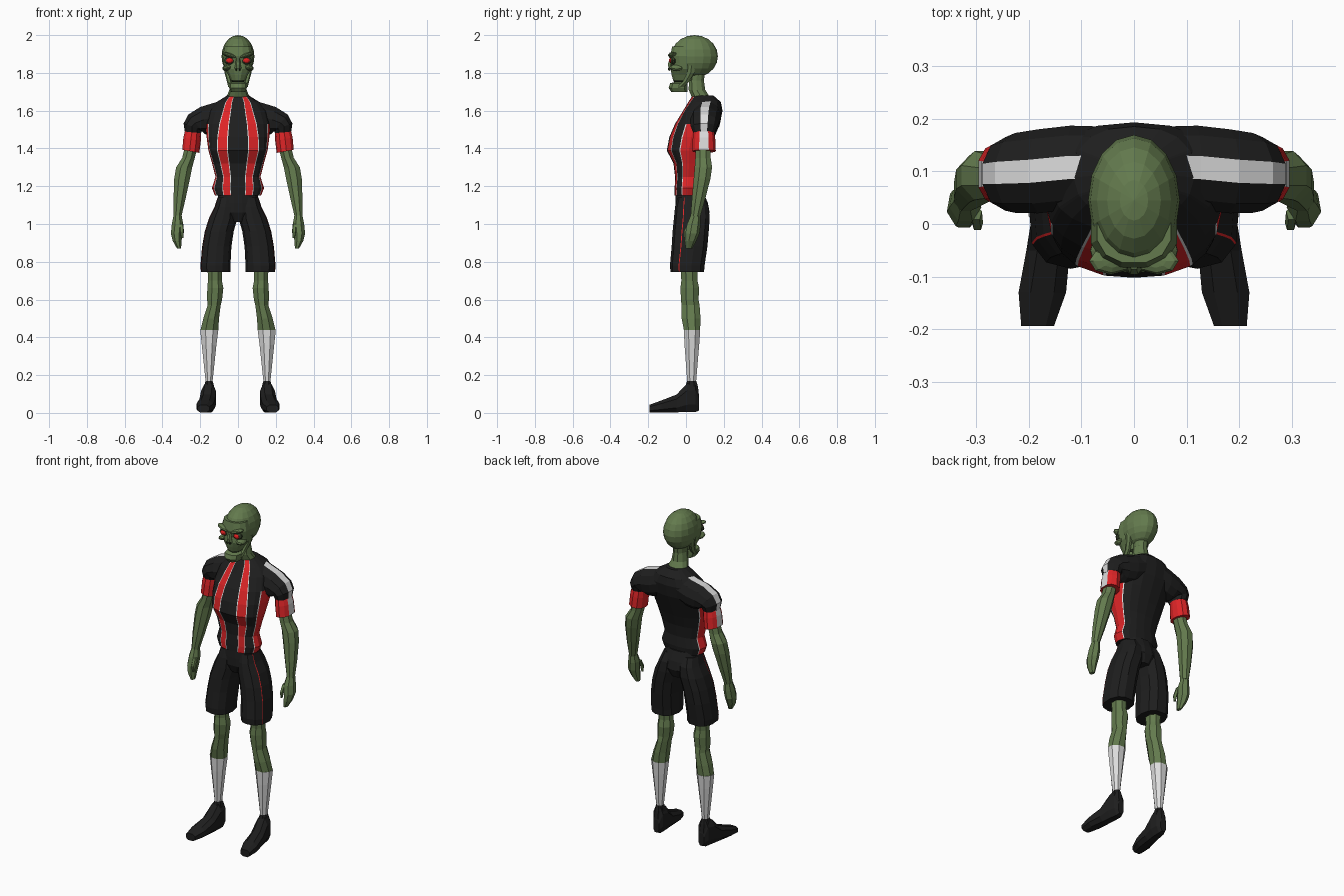
import bpy, bmesh, math
from mathutils import Vector, Matrix

# Materials
COLOURS = {
    "green_skin": (0.125, 0.195, 0.075), "dark_socket": (0.03, 0.045, 0.02),
    "black_cloth": (0.013, 0.013, 0.013), "red_cloth": (0.72, 0.018, 0.02),
    "white_cloth": (0.72, 0.72, 0.72), "red_eye": (0.75, 0.015, 0.015),
}
MATS = []
for mat_name, rgb in COLOURS.items():
    m = bpy.data.materials.new(mat_name)
    m.diffuse_color = (*rgb, 1)
    MATS.append(m)
SKIN, DARK, BLACK, RED, WHITE, EYE = range(6)


def finish(name, bm, mirror=False):
    bmesh.ops.recalc_face_normals(bm, faces=bm.faces)
    mesh = bpy.data.meshes.new(name)
    bm.to_mesh(mesh)
    bm.free()
    ob = bpy.data.objects.new(name, mesh)
    bpy.context.collection.objects.link(ob)
    for mat in MATS:
        mesh.materials.append(mat)
    if mirror:
        ob.modifiers.new("mirror", 'MIRROR')
    return ob


def even(n):
    return [360 * (i + 0.5) / n for i in range(n)]


def spow(v, e):
    return math.copysign(abs(v) ** e, v)


def loft(name, rings, angles, paint, mirror=False, power=1.0, warp=None):
    """Rings are (x, y, z, rx, ry, tilt, pitch); angle 0 faces front, 90 outward."""
    bm = bmesh.new()
    loops = []
    for k, r in enumerate(rings):
        x, y, z, rx, ry, tilt, pitch = (tuple(r) + (0, 0))[:7]
        a, p = math.radians(tilt), math.radians(pitch)
        u = Vector((math.cos(a), 0, math.sin(a))) * rx
        v = Vector((0, -math.cos(p), math.sin(p))) * ry
        loop = []
        for t in angles:
            t = math.radians(warp(t, k) if warp else t)
            loop.append(bm.verts.new(Vector((x, y, z))
                        + u * spow(math.sin(t), power) + v * spow(math.cos(t), power)))
        loops.append(loop)
    n = len(angles)
    for k in range(len(loops) - 1):
        for i in range(n):
            j = (i + 1) % n
            f = bm.faces.new((loops[k][i], loops[k][j], loops[k + 1][j], loops[k + 1][i]))
            f.material_index = paint(i, k)
    for k in (0, -1):
        bm.faces.new(loops[k]).material_index = paint(n // 2, len(rings) - 2 if k else 0)
    return finish(name, bm, mirror)


def plain(c):
    return lambda i, k: c


def ball(name, loc, radii, colour, rot=0, mirror=False, seg=16, rows=10):
    bm = bmesh.new()
    bmesh.ops.create_uvsphere(bm, u_segments=seg, v_segments=rows, radius=1)
    mat = Matrix.Translation(loc) @ Matrix.Rotation(math.radians(rot), 4, 'Y') @ Matrix.Diagonal((*radii, 1))
    bmesh.ops.transform(bm, matrix=mat, verts=bm.verts)
    for f in bm.faces:
        f.material_index = colour
    return finish(name, bm, mirror)


# Jersey body: columns carry the stripes, mirrored left to right
half = [0, 16.5, 18.5, 39.5, 42, 58, 70, 73, 92, 117, 120, 140, 160, 180]
half_cols = [BLACK, WHITE, RED, WHITE, BLACK, BLACK, WHITE, RED, RED, WHITE, BLACK, BLACK, BLACK]
full = half + [360 - a for a in half[-2:0:-1]]
# z, half width, front y, back y, stripe spread
body = [(1.15, .122, -.06, .085, .85), (1.19, .138, -.06, .09, .8), (1.25, .119, -.058, .085, .9),
        (1.32, .137, -.066, .095, .95), (1.39, .157, -.102, .12, 1), (1.46, .166, -.088, .15, .9),
        (1.53, .172, -.058, .18, .75), (1.60, .160, -.015, .193, .62), (1.645, .115, .012, .185, .75),
        (1.68, .058, .035, .145, 1)]


def spread(t, k):
    s, back = body[k][4], t > 180
    h = 360 - t if back else t
    h = h * s if h <= 42 else 42 * s + (h - 42) * (180 - 42 * s) / 138
    return 360 - h if back else h


def jersey_paint(i, k):
    c = half_cols[i if i < 13 else 25 - i]
    if k >= 6 and 5 <= (i if i < 13 else 25 - i) <= 9:
        return BLACK
    return c


loft("jersey", [(0, (f + b) / 2, z, w, (b - f) / 2) for z, w, f, b, s in body],
     full, jersey_paint, power=.85, warp=spread)

# Padded sleeves running from the collar, white band along the top
band = [74, 106, 140, 175, 210, 240, 270, 300, 330, 365, 400]
loft("sleeve", [(.05, .11, 1.585, .085, .075, 90), (.12, .107, 1.56, .085, .08, 85),
                (.18, .10, 1.545, .08, .08, 75), (.222, .097, 1.53, .067, .076, 50),
                (.24, .095, 1.515, .053, .07, 20), (.24, .095, 1.485, .044, .058, 5)],
     band, lambda i, k: WHITE if i == 0 else BLACK, mirror=True)
loft("sleeve_cuff", [(.238, .095, 1.50, .043, .052, 8), (.245, .095, 1.45, .049, .06, 10),
                     (.252, .095, 1.385, .048, .063, 10)],
     [66, 114] + band[2:], lambda i, k: WHITE if i == 0 else RED, mirror=True)

# Arms and hands
loft("arm", [(.245, .09, 1.42, .036, .042), (.262, .09, 1.35, .036, .044), (.285, .092, 1.30, .046, .05),
             (.296, .085, 1.24, .045, .048), (.31, .066, 1.13, .034, .038), (.32, .05, 1.04, .022, .028)],
     even(8), plain(SKIN), mirror=True)
loft("hand", [(.32, .05, 1.045, .022, .028), (.32, .04, 1.0, .031, .038), (.325, .032, .95, .031, .04),
              (.322, .022, .91, .024, .032), (.312, .015, .87, .011, .018)],
     even(7), plain(SKIN), mirror=True)
loft("thumb", [(.30, .02, 1.0, .012, .014), (.297, -.002, .96, .011, .012), (.295, -.003, .925, .006, .007)],
     even(5), plain(SKIN), mirror=True)

# Shorts: pelvis plus two legs with a thin red side line
loft("shorts_waist", [(0, .02, 1.165, .105, .075), (0, .03, 1.11, .115, .088),
                      (0, .035, 1.06, .125, .092), (0, .035, 1.01, .06, .07)],
     even(16), plain(BLACK))
loft("shorts_leg", [(.06, .025, 1.14, .049, .07), (.067, .032, 1.09, .058, .09), (.079, .032, 1.03, .076, .096),
                    (.1, .026, .96, .077, .097), (.113, .02, .88, .078, .096), (.12, .008, .78, .08, .093),
                    (.119, .008, .745, .078, .09)],
     [0, 32, 63, 66, 100, 135, 165, 200, 235, 270, 305, 335],
     lambda i, k: RED if i == 2 else BLACK, mirror=True, power=.85)

# Legs, socks and shoes
loft("leg", [(.123, .015, .80, .042, .05), (.122, .018, .70, .04, .046), (.12, .02, .66, .046, .054),
             (.124, .02, .60, .043, .05), (.126, .024, .57, .037, .052), (.142, .027, .50, .045, .054),
             (.152, .032, .435, .051, .046)],
     even(8), plain(SKIN), mirror=True)
loft("sock", [(.152, .032, .44, .052, .047), (.153, .031, .36, .042, .042), (.153, .03, .15, .018, .024)],
     even(8), plain(WHITE), mirror=True)
loft("shoe", [(.152, .07, .05, .02, .04, 0, 90), (.152, .05, .083, .035, .083, 0, 90),
              (.156, .005, .08, .042, .08, 0, 90), (.163, -.05, .05, .044, .05, 0, 90),
              (.174, -.13, .034, .048, .034, 0, 90), (.183, -.194, .022, .033, .022, 0, 90)],
     even(8), plain(BLACK), mirror=True, power=.8)
loft("shoe_collar", [(.153, .03, .09, .036, .042), (.153, .03, .14, .029, .036), (.153, .03, .17, .02, .026)],
     even(8), plain(BLACK), mirror=True)

# Neck and skull
loft("neck", [(0, .062, 1.83, .042, .045), (0, .055, 1.76, .037, .042), (0, .058, 1.71, .046, .046),
              (0, .085, 1.66, .066, .052)], even(10), plain(SKIN))
ball("skull", (0, .045, 1.888), (.087, .124, .112), SKIN)
loft("face", [(0, -.01, 1.94, .072, .065), (0, -.015, 1.89, .084, .07), (0, -.015, 1.85, .078, .062),
              (0, -.015, 1.82, .073, .068), (0, -.015, 1.79, .054, .063), (0, -.015, 1.76, .04, .055)],
     even(12), plain(SKIN), power=.85)

# Open jaw, lip and hinge
loft("jaw", [(0, -.035, 1.70, .036, .045), (0, -.042, 1.72, .047, .052), (0, -.038, 1.745, .048, .048),
             (0, -.025, 1.752, .036, .035)], even(10), plain(SKIN), power=.8)
loft("jaw_hinge", [(.038, -.03, 1.725, .014, .02), (.046, 0, 1.755, .013, .02),
                   (.058, .025, 1.80, .013, .022), (.066, .03, 1.84, .012, .022)],
     even(6), plain(SKIN), mirror=True)
ball("mouth", (0, -.03, 1.757), (.036, .036, .012), DARK, seg=10, rows=6)

# Eyes, brows, cheekbones and nose
ball("eye_socket", (.044, -.066, 1.865), (.031, .018, .021), DARK, mirror=True, seg=10, rows=6)
ball("eye", (.045, -.077, 1.865), (.019, .014, .014), EYE, mirror=True, seg=10, rows=6)
ball("brow", (.044, -.07, 1.893), (.043, .026, .012), SKIN, rot=-18, mirror=True, seg=8, rows=6)
ball("cheekbone", (.058, -.05, 1.828), (.026, .04, .016), SKIN, rot=15, mirror=True, seg=8, rows=6)
loft("nose", [(0, -.073, 1.88, .011, .014), (0, -.082, 1.845, .014, .016), (0, -.08, 1.822, .019, .014)],
     even(6), plain(SKIN))
ball("nostril", (.009, -.088, 1.82), (.006, .008, .009), DARK, mirror=True, seg=6, rows=4)
